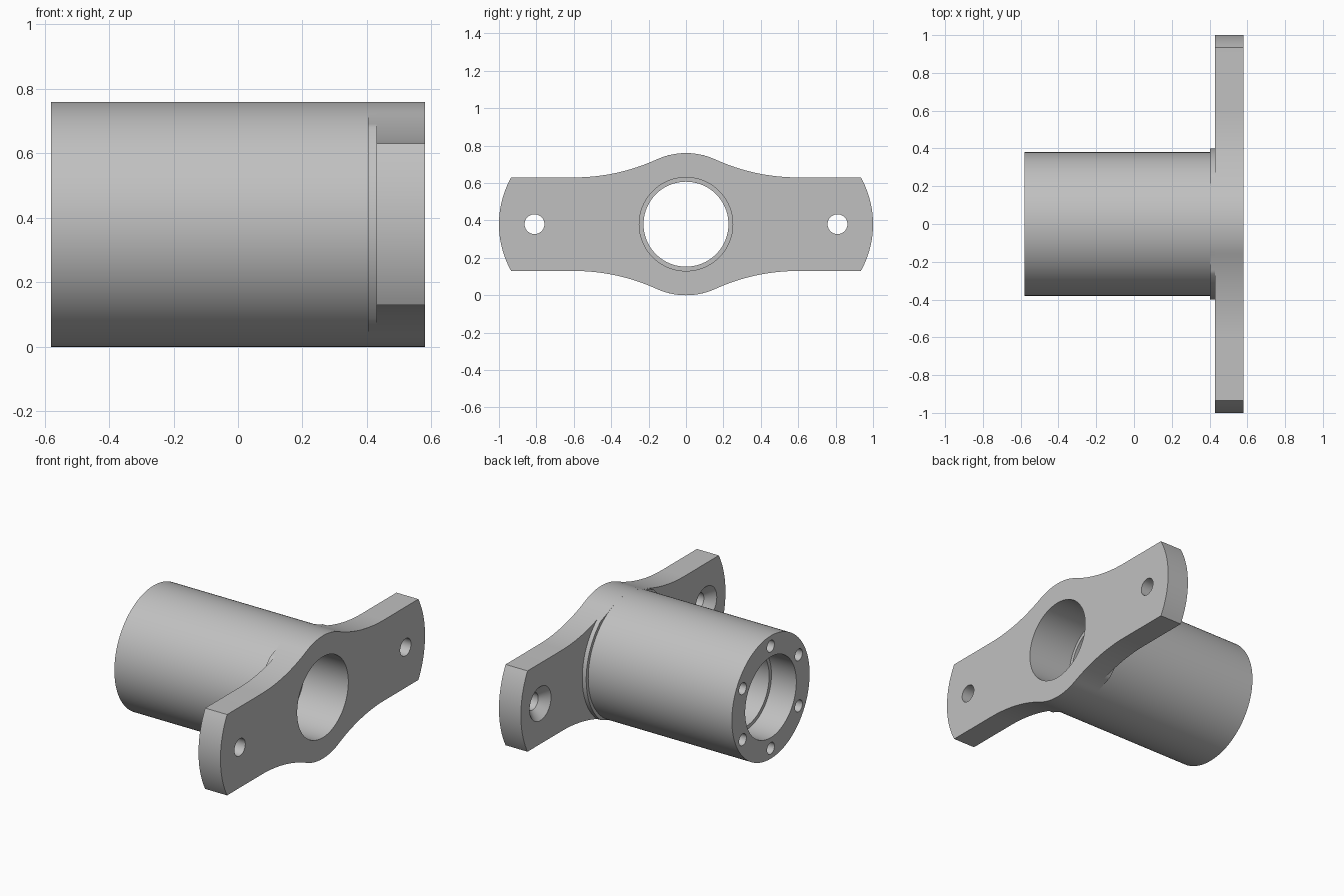
import bpy, bmesh
from math import sin, cos, pi, sqrt, radians, atan2
from mathutils import Matrix

cube = bpy.data.objects.get("Cube")
if cube:
    bpy.data.objects.remove(cube)

AXIS_Z = 0.38                     # height of the bore axis, also the barrel radius
X_BACK, X_PLATE, X_FRONT = -0.58, 0.43, 0.58
X_COLLAR = 0.403
R_COLLAR, R_SEAT, R_THROAT = 0.40, 0.25, 0.227
HALF, FLANK_Y = 0.25, 0.60        # half height of the ears, start of the flank
FLANK_R = (FLANK_Y**2 + HALF**2 - AXIS_Z**2) / (2 * (AXIS_Z - HALF))
TANGENT_Y = AXIS_Z * FLANK_Y / (AXIS_Z + FLANK_R)

metal = bpy.data.materials.new("satin_grey")
metal.use_nodes = True
grey = (0.53, 0.53, 0.53, 1)
metal.diffuse_color = grey
metal.node_tree.nodes["Principled BSDF"].inputs["Base Color"].default_value = grey


def make_object(name, bm):
    bmesh.ops.recalc_face_normals(bm, faces=bm.faces)
    mesh = bpy.data.meshes.new(name)
    bm.to_mesh(mesh)
    bm.free()
    obj = bpy.data.objects.new(name, mesh)
    bpy.context.collection.objects.link(obj)
    mesh.materials.append(metal)
    return obj


def extrude_outline(name, outline, x0, x1):
    """Prism along x from a (y, z) outline around the bore axis."""
    bm = bmesh.new()
    face = bm.faces.new([bm.verts.new((x0, y, z + AXIS_Z)) for y, z in outline])
    new = bmesh.ops.extrude_face_region(bm, geom=[face])["geom"]
    bmesh.ops.translate(bm, vec=(x1 - x0, 0, 0),
                        verts=[v for v in new if isinstance(v, bmesh.types.BMVert)])
    return make_object(name, bm)


def lathe(name, profile, y=0, z=0, steps=128):
    """Closed ring around an axis parallel to x from an (x, radius) profile."""
    bm = bmesh.new()
    rings = [[bm.verts.new((x, y + r * sin(2 * pi * i / steps),
                            AXIS_Z + z + r * cos(2 * pi * i / steps)))
              for x, r in profile] for i in range(steps)]
    n = len(profile)
    for i in range(steps):
        a, b = rings[i], rings[(i + 1) % steps]
        for j in range(n):
            bm.faces.new((a[j], a[(j + 1) % n], b[(j + 1) % n], b[j]))
    return make_object(name, bm)


def rod(name, profile, y=0, z=0, steps=48):
    """Solid of revolution with capped ends, used as a cutter."""
    bm = bmesh.new()
    rings = [[bm.verts.new((x, y + r * sin(2 * pi * i / steps),
                            AXIS_Z + z + r * cos(2 * pi * i / steps)))
              for i in range(steps)] for x, r in profile]
    for a, b in zip(rings, rings[1:]):
        for i in range(steps):
            k = (i + 1) % steps
            bm.faces.new((a[i], a[k], b[k], b[i]))
    bm.faces.new(rings[0])
    bm.faces.new(rings[-1])
    return make_object(name, bm)


def cut(obj, cutter):
    cutter.hide_render = True
    mod = obj.modifiers.new("cut", 'BOOLEAN')
    mod.operation, mod.solver, mod.object = 'DIFFERENCE', 'EXACT', cutter
    bpy.context.view_layer.objects.active = obj
    bpy.ops.object.modifier_apply(modifier=mod.name)
    bpy.data.objects.remove(cutter)


def plate_height(y):
    """Half height of the plate: round crown, hollow flank, straight ear."""
    y = abs(y)
    if y < TANGENT_Y:
        return sqrt(AXIS_Z**2 - y * y)
    if y < FLANK_Y:
        return HALF + FLANK_R - sqrt(FLANK_R**2 - (FLANK_Y - y)**2)
    return HALF


def four_way(quarter):
    """Mirror a quarter outline, running from the crown outwards, to a loop."""
    right = quarter + [(y, -z) for y, z in reversed(quarter) if z > 1e-6]
    return right + [(-y, z) for y, z in reversed(right) if y > 1e-6]


# Mounting plate: crown, flank, then the rounded end of the ear
crown_angle = atan2(TANGENT_Y, plate_height(TANGENT_Y))
crown = [(AXIS_Z * sin(crown_angle * i / 10), AXIS_Z * cos(crown_angle * i / 10))
         for i in range(10)]
flank = [(y, plate_height(y)) for y in
         (TANGENT_Y + (FLANK_Y - TANGENT_Y) * i / 24 for i in range(25))]
SAG = 0.065
end_r = (HALF**2 + SAG**2) / (2 * SAG)
ear_end = [(1 - end_r + sqrt(end_r**2 - z * z), z)
           for z in (HALF * (1 - i / 12) for i in range(13))]
plate = extrude_outline("mounting_plate", four_way(crown + flank + ear_end), X_PLATE, X_FRONT)
cut(plate, rod("bore_cutter", [(0.3, R_SEAT), (0.7, R_SEAT)], steps=128))

# Countersunk bolt holes in both ears
for side in (-1, 1):
    cut(plate, rod("bolt_cutter", [(X_PLATE - 0.02, 0.125), (X_PLATE + 0.052, 0.053),
                                   (X_FRONT + 0.05, 0.053)], y=side * 0.81))

# Collar behind the plate, trimmed to the plate outline
quarter = []
for i in range(49):
    y = R_COLLAR * sin(pi / 2 * i / 48)
    quarter.append((y, min(sqrt(max(R_COLLAR**2 - y * y, 0)), plate_height(y))))
collar = extrude_outline("collar", four_way(quarter), X_COLLAR, X_PLATE)
cut(collar, rod("collar_cutter", [(0.3, R_SEAT), (0.7, R_SEAT)], steps=128))

# Barrel with a seat at each end and a narrower throat between
barrel = lathe("barrel", [(X_BACK, AXIS_Z), (X_PLATE, AXIS_Z), (X_PLATE, R_SEAT),
                          (0.28, R_SEAT), (0.28, R_THROAT),
                          (-0.41, R_THROAT), (-0.41, R_SEAT), (X_BACK, R_SEAT)])

# Ring of six blind screw holes in the rear face
for k in range(6):
    a = radians(60 * k)
    cut(barrel, rod("screw_cutter", [(X_BACK - 0.05, 0.036), (X_BACK + 0.2, 0.036)],
                    y=0.316 * sin(a), z=0.316 * cos(a), steps=32))

# Smooth round walls, crisp edges
for obj in (plate, collar, barrel):
    bpy.ops.object.select_all(action='DESELECT')
    obj.select_set(True)
    bpy.context.view_layer.objects.active = obj
    bpy.ops.object.shade_smooth_by_angle(angle=radians(25))
